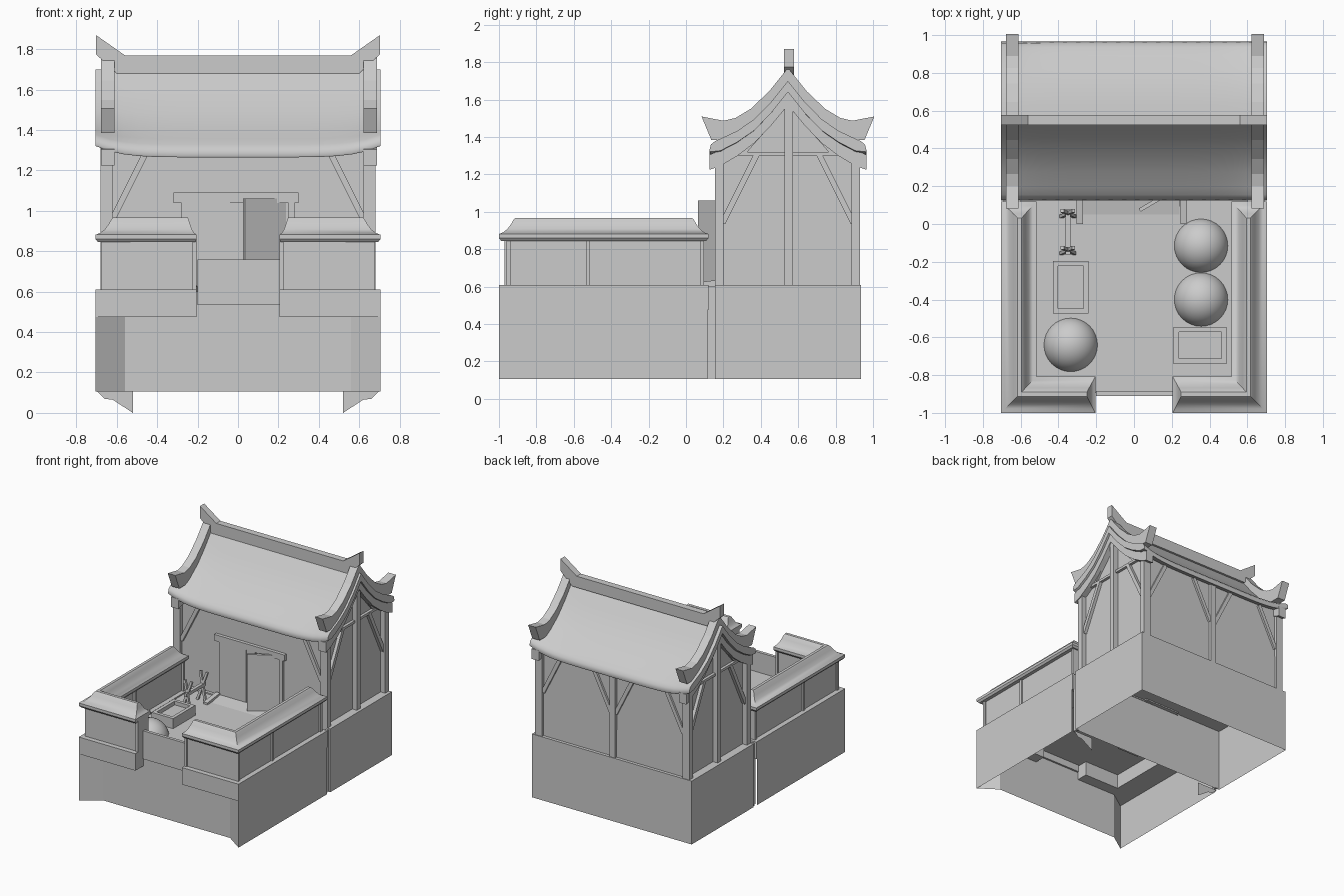
import bpy, bmesh, math
from mathutils import Vector

cube = bpy.data.objects.get("Cube")
if cube:
    bpy.data.objects.remove(cube)

GREY = (0.6, 0.6, 0.6, 1)
clay = bpy.data.materials.new("mid_grey")
clay.use_nodes = True
clay.diffuse_color = GREY
clay.node_tree.nodes["Principled BSDF"].inputs["Base Color"].default_value = GREY


def finish(name, bm, closed=True, smooth=0):
    if closed:
        bmesh.ops.recalc_face_normals(bm, faces=bm.faces[:])
    me = bpy.data.meshes.new(name)
    bm.to_mesh(me)
    bm.free()
    me.materials.append(clay)
    ob = bpy.data.objects.new(name, me)
    bpy.context.scene.collection.objects.link(ob)
    if smooth:
        bpy.ops.object.select_all(action='DESELECT')
        ob.select_set(True)
        bpy.context.view_layer.objects.active = ob
        bpy.ops.object.shade_smooth_by_angle(angle=math.radians(smooth))
    return ob


def loft(name, rings, smooth=0):
    bm = bmesh.new()
    vs = [[bm.verts.new(p) for p in r] for r in rings]
    n = len(vs[0])
    for a, b in zip(vs, vs[1:]):
        for i in range(n):
            j = (i + 1) % n
            bm.faces.new((a[i], a[j], b[j], b[i]))
    bm.faces.new(vs[0][::-1])
    bm.faces.new(vs[-1])
    return finish(name, bm, True, smooth)


def box(name, x0, x1, y0, y1, z0, z1, bottom=True):
    ring = lambda z: [(x0, y0, z), (x1, y0, z), (x1, y1, z), (x0, y1, z)]
    ob = loft(name, [ring(z0), ring(z1)])
    if not bottom:
        bm = bmesh.new()
        bm.from_mesh(ob.data)
        low = [f for f in bm.faces if f.normal.z < -0.9]
        bmesh.ops.delete(bm, geom=low, context='FACES')
        bm.to_mesh(ob.data)
        bm.free()


def prism_x(name, pts, x0, x1):
    loft(name, [[(x, y, z) for y, z in pts] for x in (x0, x1)])


def bar(name, a, b, t):
    a, b = Vector(a), Vector(b)
    d = (b - a).normalized()
    u = d.cross(Vector((0, 1, 0)) if abs(d.y) < 0.5 else Vector((1, 0, 0))).normalized() * t / 2
    v = d.cross(u).normalized() * t / 2
    loft(name, [[p + u + v, p - u + v, p - u - v, p + u - v] for p in (a, b)])


# ---- House base, body and frame
MID = 0.545
FLOOR = 0.6
box("house_base", -0.705, 0.705, 0.155, 0.935, 0.105, 0.61, bottom=False)
slope = [(0.42, 1.325), (0.36, 1.35), (0.27, 1.41), (0.18, 1.485), (0.09, 1.585), (0, 1.7)]


def both(half):
    return [(MID - o, z) for o, z in half] + [(MID + o, z) for o, z in half[-2::-1]]


body_top = [(min(o, 0.365), z - 0.03) for o, z in slope[1:]]
prism_x("house_walls", [(MID - 0.365, 0.61)] + both(body_top) + [(MID + 0.365, 0.61)], -0.64, 0.64)

for s in (-1, 1):
    for y in (0.178, 0.55, 0.907):
        top = 1.6 if y == 0.55 else 1.33
        box("house_column", s * 0.65 - 0.03, s * 0.65 + 0.03, y - 0.023, y + 0.023, 0.61, top)
    box("side_beam", s * 0.65 - 0.012, s * 0.65 + 0.012, 0.18, 0.91, 1.3, 1.32)
    for d in (-1, 1):
        bar("side_brace", (s * 0.65, MID + d * 0.35, 0.94), (s * 0.65, MID + d * 0.165, 1.31), 0.03)
        bar("gable_rafter", (s * 0.645, MID + d * 0.24, 1.31), (s * 0.645, MID + d * 0.02, 1.56), 0.02)
    bar("front_brace", (s * 0.62, 0.178, 0.96), (s * 0.46, 0.178, 1.28), 0.03)
    bar("back_brace", (s * 0.62, 0.907, 0.96), (s * 0.46, 0.907, 1.28), 0.03)
    bar("back_middle_brace", (s * 0.02, 0.907, 0.96), (s * 0.18, 0.907, 1.28), 0.03)
box("back_middle_column", -0.025, 0.025, 0.885, 0.93, 0.61, 1.3)

# ---- Curved main roof, rounded at the eaves and lifted at the corners
roof_top = [(0.42, 1.272), (0.412, 1.305), (0.39, 1.328), (0.35, 1.356)] + slope[2:]
roof_low = [(0.415, 1.265), (0.36, 1.285)] + [(o, z - 0.06) for o, z in slope[2:]]
rings = []
for i in range(21):
    x = -0.705 + 1.41 * i / 20
    lift = lambda o: 0.055 * (abs(x) / 0.7) ** 6 * (o / 0.42) ** 2
    top, low = [both([(o, z + lift(o)) for o, z in half]) for half in (roof_top, roof_low)]
    rings.append([(x, y, z) for y, z in top + low[::-1]])
loft("main_roof", rings, smooth=50)

# ---- Verge ridges, barge boards and main ridge
verge_top = [(0.462, 1.51), (0.345, 1.487), (0.28, 1.502), (0.2, 1.55), (0.1, 1.645), (0, 1.77)]
verge_low = [(0.41, 1.385), (0.34, 1.385), (0.25, 1.42), (0.18, 1.475), (0.1, 1.56), (0, 1.68)]
barge_top = [(o, z - 0.02) for o, z in slope]
barge_low = [(o, z - 0.1 - 0.03 * (1 - o / 0.42)) for o, z in slope]
for s in (-1, 1):
    mid = s * 0.65 + 0.005
    prism_x("verge_ridge", both(verge_top) + both(verge_low)[::-1], mid - 0.033, mid + 0.033)
    prism_x("barge_board", both(barge_top) + both(barge_low)[::-1], mid - 0.033, mid + 0.033)
ridge = [(0.56, 1.77), (0.703, 1.87), (0.703, 1.775), (0.6, 1.68)]
ridge = ridge + [(-x, z) for x, z in ridge[::-1]]
loft("main_ridge", [[(x, y, z) for x, z in ridge] for y in (0.525, 0.578)])

# ---- Doorway with one leaf ajar, and a sloped threshold
box("door_lintel", -0.32, 0.3, 0.157, 0.185, 1.04, 1.09)
box("left_door", -0.28, -0.04, 0.16, 0.185, FLOOR, 1.04)
box("door_post", -0.04, 0.035, 0.165, 0.185, FLOOR, 1.04)
box("right_jamb", 0.25, 0.28, 0.158, 0.185, FLOOR, 1.04)
leaf = [(0.25, 0.19), (0.035, 0.065), (0.025, 0.082), (0.24, 0.207)]
loft("open_door", [[(x, y, z) for x, y in leaf] for z in (0.61, 1.06)])
prism_x("threshold", [(0.05, FLOOR), (0.16, FLOOR), (0.16, 0.62)], -0.27, 0.24)
for x in (-0.29, 0.26):
    prism_x("threshold_cheek", [(0, FLOOR), (0.16, FLOOR), (0.16, 0.635), (0, 0.615)], x - 0.015, x + 0.02)


# ---- Courtyard walls, swept around each front corner
def corner_ring(s, w, z):
    xo, xi, xe = 0.605 + w, 0.605 - 0.88 * w, 0.255 - 0.5 * w
    yo, yi, ye = -0.9 - w, -0.9 + 0.92 * w, 0.02 + w
    pts = [(xo, ye), (xo, yo), (xe, yo), (xe, yi), (xi, yi), (xi, ye)]
    return [(s * x, y, z) for x, y in pts]


tiles = [(0.088, 0.845), (0.1, 0.86), (0.1, 0.882), (0.078, 0.89), (0.055, 0.908),
         (0.035, 0.935), (0.022, 0.958), (0.012, 0.967)]
for s in (-1, 1):
    loft("yard_wall_base", [corner_ring(s, 0.1, z) for z in (0.475, 0.61)])
    loft("yard_wall", [corner_ring(s, 0.06, z) for z in (0.61, 0.86)])
    loft("yard_wall_roof", [corner_ring(s, w, z) for w, z in tiles], smooth=35)
    for y in (-0.95, -0.523, 0.085):
        box("yard_wall_post", s * 0.605 - 0.072, s * 0.605 + 0.072, y - 0.011, y + 0.011, 0.61, 0.86)
    box("yard_end_post", s * 0.215 - 0.01, s * 0.215 + 0.01, -0.97, -0.835, 0.61, 0.86)

# ---- Open-bottomed plinth under the courtyard
bm = bmesh.new()
path = [(0.705, 0.115), (0.705, -1), (0.56, -0.9), (-0.56, -0.9), (-0.705, -1), (-0.705, 0.115)]
for a, b in zip(path, path[1:]):
    top = FLOOR if a[1] == b[1] else 0.48
    bm.faces.new([bm.verts.new((*p, z)) for p, z in ((b, 0.105), (a, 0.105), (a, top), (b, top))])
finish("yard_plinth", bm, closed=False)
box("yard_floor", -0.6, 0.6, -0.895, 0.155, FLOOR - 0.01, FLOOR)
box("gate_board", -0.2, 0.205, -0.91, -0.885, 0.535, 0.76)

# ---- Thin sheets closing the joint, with ragged feet
for s in (-1, 1):
    box("joint_strip", s * 0.68 - 0.01, s * 0.68 + 0.01, 0.112, 0.158, 0.11, 0.6)
    foot = [(0.7, 0.11), (0.66, 0.07), (0.62, 0.065), (0.52, 0.0), (0.52, 0.11)]
    bm = bmesh.new()
    bm.faces.new([bm.verts.new((s * x, 0.13, z)) for x, z in foot[::-s]])
    finish("joint_foot", bm, closed=False)

# ---- Round shrubs rising from the floor
for x, y in ((0.355, -0.115), (0.355, -0.4), (-0.335, -0.64)):
    bm = bmesh.new()
    bmesh.ops.create_uvsphere(bm, u_segments=32, v_segments=16, radius=0.145)
    bmesh.ops.translate(bm, verts=bm.verts[:], vec=(x, y, 0.57))
    bmesh.ops.bisect_plane(bm, geom=bm.verts[:] + bm.edges[:] + bm.faces[:], plane_co=(0, 0, FLOOR - 0.005),
                           plane_no=(0, 0, 1), clear_inner=True)
    finish("round_shrub", bm, smooth=35)


# ---- Planter boxes with a sunken bed
def planter(x0, x1, y0, y1):
    def ring(t, z):
        return [(x0 + t, y0 + t, z), (x1 - t, y0 + t, z), (x1 - t, y1 - t, z), (x0 + t, y1 - t, z)]
    loft("planter", [ring(0, FLOOR - 0.03), ring(0, 0.68), ring(0.027, 0.68), ring(0.027, 0.65)])


planter(-0.43, -0.24, -0.475, -0.195)
planter(0.21, 0.49, -0.74, -0.545)

# ---- Trestle rack
for y in (-0.14, 0.055):
    for s in (-1, 1):
        bar("rack_leg", (-0.35 + s * 0.035, y - 0.015, FLOOR), (-0.35 - s * 0.03, y + 0.015, 0.82), 0.018)
bar("rack_rail", (-0.35, -0.165, 0.72), (-0.35, 0.08, 0.72), 0.025)
